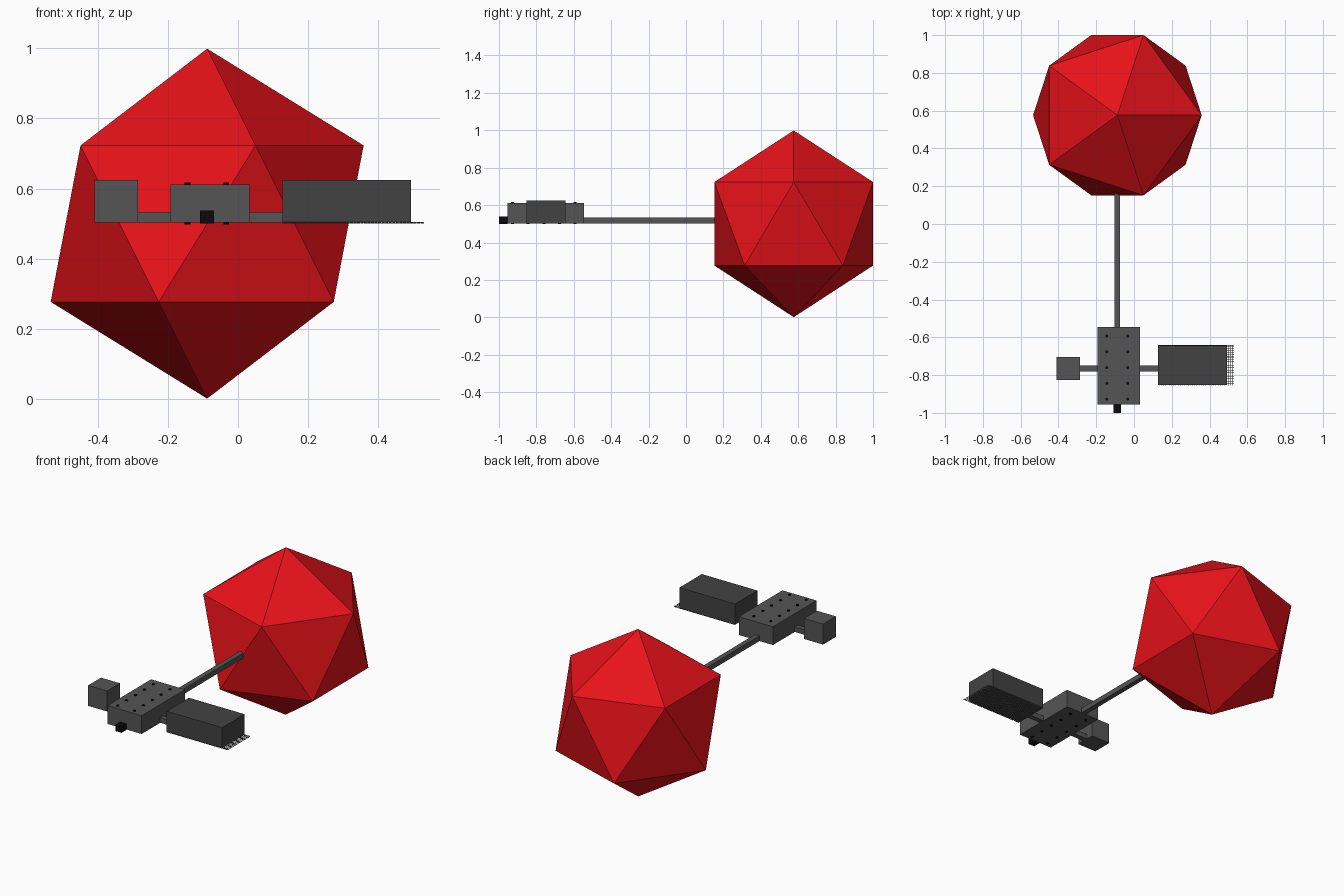
import bpy

if "Cube" in bpy.data.objects:
    bpy.data.objects.remove(bpy.data.objects["Cube"])

CX = -0.088      # long axis of the craft
ARM_Y = -0.765   # line of the side arms
BASE = 0.503     # underside of the body


def material(name, rgb):
    m = bpy.data.materials.new(name)
    m.diffuse_color = (*rgb, 1)
    m.use_nodes = True
    m.node_tree.nodes["Principled BSDF"].inputs["Base Color"].default_value = m.diffuse_color
    return m


RED = material("red", (0.8, 0.006, 0.01))
GREY = material("dark_grey", (0.09, 0.09, 0.09))
CHARCOAL = material("charcoal", (0.055, 0.055, 0.055))
BLACK = material("black", (0.003, 0.003, 0.003))


def finish(name, mat):
    ob = bpy.context.object
    ob.name = name
    ob.data.materials.append(mat)
    return ob


def box(name, x, y, z, mat):
    """Box from (min, max) pairs."""
    bpy.ops.mesh.primitive_cube_add(size=1, location=[sum(p) / 2 for p in (x, y, z)])
    ob = finish(name, mat)
    ob.scale = [p[1] - p[0] for p in (x, y, z)]
    bpy.ops.object.transform_apply(location=False, rotation=False, scale=True)
    return ob


# Large faceted ball
bpy.ops.mesh.primitive_ico_sphere_add(subdivisions=1, radius=0.499, location=(CX, 0.576, 0.5))
finish("faceted_ball", RED)

# Boom joining ball and body, and the two side arms
box("boom", (CX - 0.015, CX + 0.015), (-0.56, 0.17), (BASE, 0.534), GREY)
arm_y = (ARM_Y - 0.015, ARM_Y + 0.015)
box("left_arm", (-0.30, -0.18), arm_y, (BASE, 0.533), GREY)
box("right_arm", (0.02, 0.14), arm_y, (BASE, 0.533), GREY)

# Central body and nose block
box("body", (-0.192, 0.033), (-0.955, -0.545), (BASE, 0.612), GREY)
box("nose_block", (CX - 0.02, CX + 0.02), (-1.0, -0.954), (0.5, 0.538), BLACK)

# Side modules
box("left_module", (-0.41, -0.285), (-0.826, -0.705), (BASE, 0.625), GREY)
box("right_module", (0.127, 0.493), (-0.853, -0.643), (BASE, 0.625), CHARCOAL)

# Rows of bolts running through the body
for i, x in enumerate((-0.144, -0.033)):
    for j in range(5):
        bpy.ops.mesh.primitive_cylinder_add(
            vertices=8, radius=0.008, depth=0.119,
            location=(x, -0.927 + 0.0835 * j, 0.5575))
        finish(f"bolt_{i}_{j}", BLACK)

# Fine grating under the right module
bpy.ops.mesh.primitive_grid_add(x_subdivisions=40, y_subdivisions=22, size=1,
                                location=(0.3285, -0.748, 0.5025))
grate = finish("grating", GREY)
grate.scale = (0.403, 0.214, 1)
bpy.ops.object.transform_apply(location=False, rotation=False, scale=True)
wire = grate.modifiers.new("bars", 'WIREFRAME')
wire.thickness = 0.003
wire.use_even_offset = False
